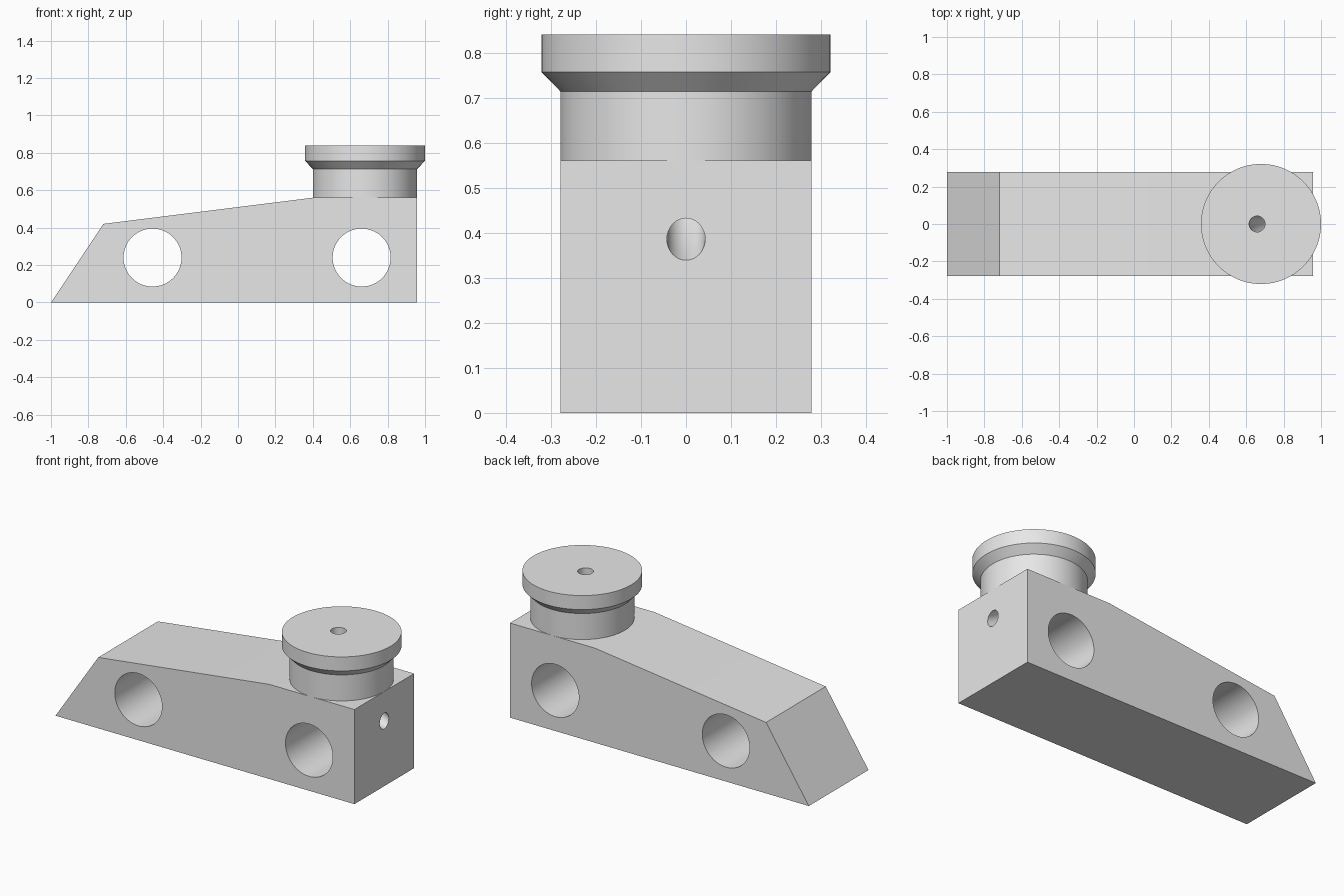
import bpy, bmesh, math
from mathutils import Vector

old = bpy.data.objects.get("Cube")
if old:
    bpy.data.objects.remove(old, do_unlink=True)

# One plain grey material
grey = bpy.data.materials.new("plain grey")
grey.use_nodes = True
grey.diffuse_color = (0.8, 0.8, 0.8, 1)
grey.node_tree.nodes["Principled BSDF"].inputs["Base Color"].default_value = (0.8, 0.8, 0.8, 1)


def loft(name, rings):
    """Skin a list of equal-length point rings and cap both ends."""
    bm = bmesh.new()
    loops = [[bm.verts.new(p) for p in ring] for ring in rings]
    n = len(loops[0])
    for a, b in zip(loops, loops[1:]):
        for i in range(n):
            j = (i + 1) % n
            bm.faces.new((a[i], a[j], b[j], b[i]))
    bm.faces.new(loops[0])
    bm.faces.new(loops[-1])
    bmesh.ops.recalc_face_normals(bm, faces=bm.faces[:])
    mesh = bpy.data.meshes.new(name)
    bm.to_mesh(mesh)
    bm.free()
    mesh.materials.append(grey)
    obj = bpy.data.objects.new(name, mesh)
    bpy.context.collection.objects.link(obj)
    return obj


def circle(center, u, v, radius, n):
    """Points of a circle spanned by the unit vectors u and v."""
    c, u, v = Vector(center), Vector(u), Vector(v)
    return [c + radius * (math.cos(t) * u + math.sin(t) * v)
            for t in (2 * math.pi * i / n for i in range(n))]


def finish(obj, cutters):
    """Cut the holes, then smooth the round walls."""
    bpy.ops.object.select_all(action='DESELECT')
    bpy.context.view_layer.objects.active = obj
    obj.select_set(True)
    for cutter in cutters:
        mod = obj.modifiers.new("hole", 'BOOLEAN')
        mod.operation = 'DIFFERENCE'
        mod.solver = 'EXACT'
        mod.object = cutter
        bpy.ops.object.modifier_apply(modifier=mod.name)
    bpy.ops.object.shade_smooth_by_angle(angle=math.radians(20))


X, Y, Z = (1, 0, 0), (0, 1, 0), (0, 0, 1)
HALF = 0.279            # half depth of the body and radius of the post
POST_X = 0.679
RIGHT = POST_X + HALF

# Wedge-nosed body
profile = [(-1, 0), (RIGHT, 0), (RIGHT, 0.56), (0.40, 0.56), (-0.72, 0.42)]
body = loft("body", [[(x, y, z) for x, z in profile] for y in (-HALF, HALF)])

# Round post with a flared flange
post = loft("flanged_post", [circle((POST_X, 0, z), X, Y, r, 96) for z, r in
                             ((0.56, HALF), (0.714, HALF), (0.757, 0.321), (0.84, 0.321))])

# Two cross holes through the body
cross_holes = [loft("cross_hole_cutter", [circle((x, y, 0.24), X, Z, 0.155, 64) for y in (-0.4, 0.4)])
               for x in (-0.457, 0.661)]

# Curved channel from the flange top down to the end face
BEND, TURN, STEPS = 0.494, math.radians(66), 24
start_x = 0.658
rings = []
for i in range(-1, STEPS + 2):
    a = TURN * min(max(i, 0), STEPS) / STEPS
    inward = Vector((math.cos(a), 0, math.sin(a)))
    along = Vector((math.sin(a), 0, -math.cos(a)))
    c = Vector((start_x + BEND, 0, 0.84)) - BEND * inward
    if i < 0:
        c -= 0.06 * along
    elif i > STEPS:
        c += 0.06 * along
    rings.append(circle(c, inward, Y, 0.0425, 32))
channel = loft("channel_cutter", rings)

finish(body, cross_holes + [channel])
finish(post, [channel])

for cutter in cross_holes + [channel]:
    bpy.data.objects.remove(cutter, do_unlink=True)
